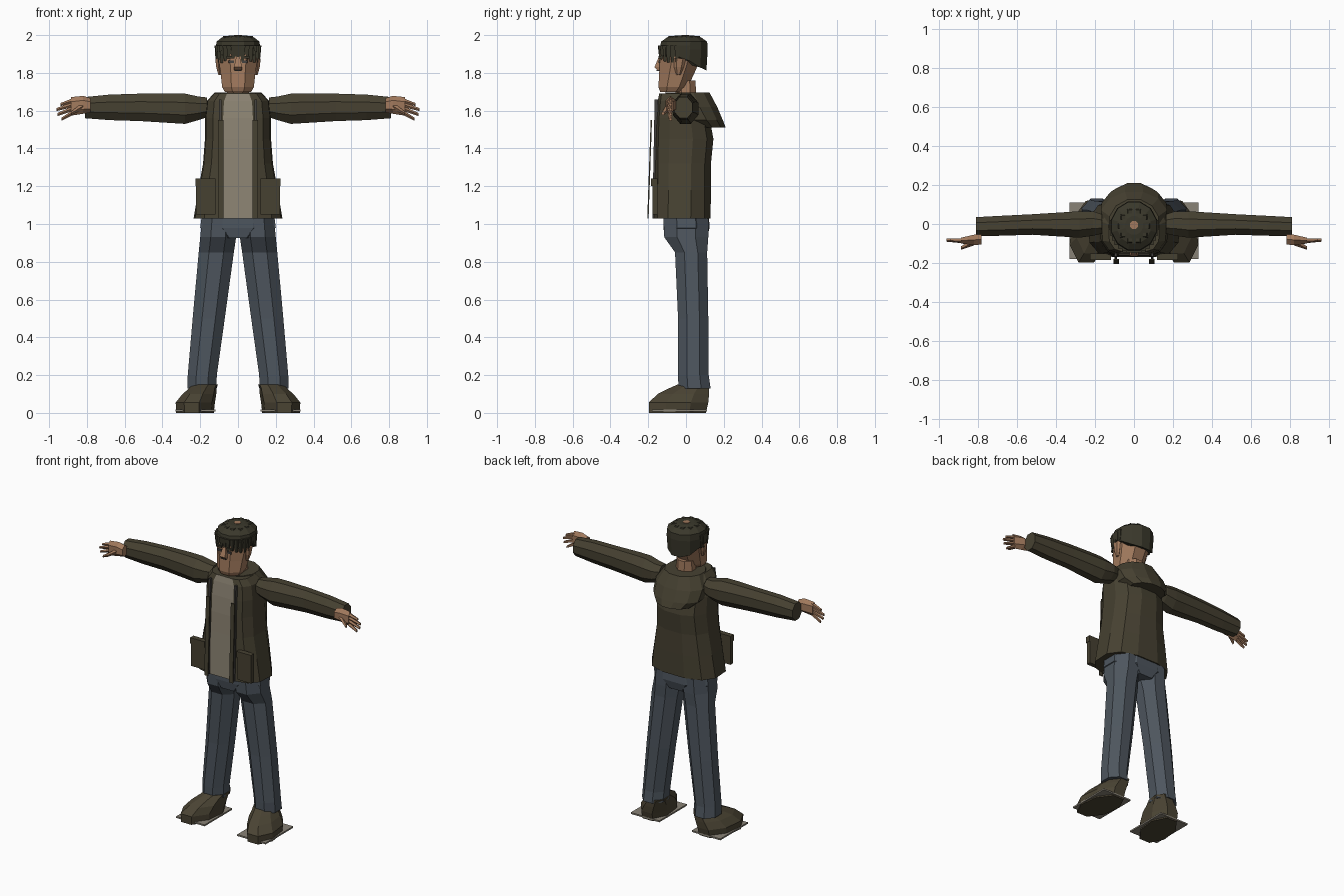
import bpy, bmesh, math, random
from mathutils import Vector

random.seed(4)


def colour(name, rgb):
    m = bpy.data.materials.new(name)
    m.diffuse_color = (*rgb, 1)
    return m


OLIVE = colour("olive cloth", (0.062, 0.053, 0.031))
HAIR = colour("dark hair", (0.042, 0.039, 0.024))
SHIRT = colour("beige shirt", (0.27, 0.235, 0.175))
SKIN = colour("skin", (0.36, 0.195, 0.11))
JEANS = colour("blue grey denim", (0.075, 0.092, 0.112))
SHOE = colour("brown shoe", (0.07, 0.058, 0.034))
SOLE = colour("pale sole", (0.25, 0.225, 0.18))
DARK = colour("dark grey", (0.06, 0.055, 0.05))


def polygon(n):
    # Regular section with flats facing the axes, reaching +-1
    k = 1 / math.cos(math.pi / n)
    return [(k * math.cos((i + .5) * 2 * math.pi / n),
             k * math.sin((i + .5) * 2 * math.pi / n)) for i in range(n)]


def loft(name, rings, mat, section=8, axis='z', mirror=False, mat2=None, rule=None, move=None):
    """rings: (position, a min, a max, b min, b max); a,b are x,y (axis z) or y,z (axis x)."""
    sec = polygon(section) if isinstance(section, int) else section
    n = len(sec)
    for side in ((1, -1) if mirror else (1,)):
        bm = bmesh.new()
        loops = []
        for u, a0, a1, b0, b1 in rings:
            loop = []
            for s, t in sec:
                a = (a0 + a1) / 2 + s * (a1 - a0) / 2
                b = (b0 + b1) / 2 + t * (b1 - b0) / 2
                p = Vector((a, b, u) if axis == 'z' else (u, a, b))
                if move:
                    p = move(p)
                p.x *= side
                loop.append(bm.verts.new(p))
            loops.append(loop)
        for lo, hi in zip(loops, loops[1:]):
            for i in range(n):
                j = (i + 1) % n
                bm.faces.new((lo[i], lo[j], hi[j], hi[i]))
        bm.faces.new(loops[0])
        bm.faces.new(loops[-1])
        bmesh.ops.recalc_face_normals(bm, faces=bm.faces)
        if rule:
            for f in bm.faces:
                f.material_index = int(rule(f))
        me = bpy.data.meshes.new(name)
        bm.to_mesh(me)
        bm.free()
        me.materials.append(mat)
        if mat2:
            me.materials.append(mat2)
        ob = bpy.data.objects.new(name + ("" if not mirror else "_right" if side > 0 else "_left"), me)
        bpy.context.collection.objects.link(ob)


def spike(name, p, q, r0, r1, mat, mirror=False, axis='z', sides=4):
    # Tapered rod from p to q
    def ring(c, r):
        c = (c[2], c[0], c[1]) if axis == 'z' else c
        return (c[0], c[1] - r, c[1] + r, c[2] - r, c[2] + r)
    loft(name, [ring(p, r0), ring(q, r1)], mat, sides, axis, mirror)


def box(name, x0, x1, y0, y1, z0, z1, mat, mirror=False, lean=0):
    loft(name, [(z0, x0, x1, y0, y1), (z1, x0, x1, y0 + lean, y1 + lean)], mat, 4, 'z', mirror)


# Jacket body; its front panel is the shirt
half = [(.45, -1), (.76, -.88), (.97, -.5), (1, .3), (.78, .78), (.33, 1)]
body = half + [(-x, y) for x, y in reversed(half)]
loft("jacket", [
    (1.03, -.235, .235, -.17, .13),
    (1.18, -.21, .21, -.168, .132),
    (1.32, -.185, .185, -.166, .132),
    (1.45, -.175, .175, -.165, .145),
    (1.56, -.175, .175, -.16, .125),
    (1.65, -.165, .165, -.15, .10),
    (1.69, -.13, .13, -.142, .07)], OLIVE, body, mat2=SHIRT,
    rule=lambda f: f.normal.y < -.7 and abs(f.calc_center_median().x) < .02)

# Open jacket edges and pockets
box("jacket_edge", .078, .105, -.205, -.198, 1.03, 1.55, OLIVE, True, .018)
box("jacket_seam", .088, .1, -.178, -.16, 1.03, 1.66, DARK, True, .012)
box("pocket", .12, .222, -.178, -.15, 1.05, 1.24, OLIVE, True)
box("pocket_flap", .118, .224, -.184, -.15, 1.2, 1.24, OLIVE, True)

# Hood hanging behind the collar
loft("hood", [
    (1.51, -.12, .12, .02, .21),
    (1.55, -.165, .165, -.04, .195),
    (1.62, -.17, .17, -.09, .165),
    (1.695, -.125, .125, -.11, .125)], OLIVE, 12)

# Sleeves
loft("sleeve", [
    (.165, -.05, .05, 1.565, 1.67),
    (.21, -.06, .065, 1.55, 1.675),
    (.28, -.07, .065, 1.53, 1.69),
    (.36, -.065, .06, 1.535, 1.692),
    (.52, -.055, .05, 1.545, 1.69),
    (.68, -.06, .042, 1.55, 1.685),
    (.81, -.062, .035, 1.56, 1.672)], OLIVE, 8, 'x', True)

# Hands
loft("palm", [
    (.78, -.105, -.05, 1.595, 1.66),
    (.82, -.108, -.055, 1.59, 1.672),
    (.885, -.1, -.07, 1.58, 1.665)], SKIN, 6, 'x', True)
for i, tip in enumerate((.94, .96, .955, .935)):
    z = 1.653 - i * .021
    spike(f"finger_{i + 1}", (.875, -.085, z), (tip, -.082, z - .021 - i * .005), .011, .007, SKIN, True, 'x', 5)
spike("thumb", (.82, -.09, 1.625), (.885, -.122, 1.585), .016, .008, SKIN, True, 'x', 5)

# Jeans
loft("jeans_hips", [
    (.925, -.11, .11, -.11, .11),
    (.98, -.2, .2, -.12, .125),
    (1.06, -.19, .19, -.12, .12)], JEANS, 8)
loft("jeans_leg", [
    (.13, .115, .268, -.04, .13),
    (.2, .112, .266, -.042, .12),
    (.5, .07, .24, -.042, .118),
    (.85, .022, .208, -.058, .112),
    (.93, .01, .2, -.115, .118),
    (1.03, .01, .19, -.12, .12)], JEANS, 8, 'z', True)

# Shoes, toes turned out a little
turn = lambda p: Vector((p.x - .12 * (p.y + .04), p.y, p.z))
loft("shoe", [
    (0, .135, .32, -.195, .105),
    (.055, .13, .322, -.197, .118),
    (.1, .125, .29, -.15, .122),
    (.13, .125, .26, -.09, .122),
    (.15, .12, .245, -.045, .12)], SHOE, 8, 'z', True, move=turn)
box("sole", .12, .33, -.18, .11, .008, .018, SOLE, True)

# Head and neck
loft("neck", [(1.66, -.06, .06, -.055, .055), (1.76, -.055, .055, -.055, .05)], SKIN, 8)
loft("head", [
    (1.70, -.07, .07, -.137, -.02),
    (1.725, -.084, .084, -.146, .01),
    (1.80, -.092, .092, -.142, .045),
    (1.87, -.103, .103, -.138, .075),
    (1.95, -.1, .1, -.125, .09)], SKIN, 8)
loft("nose", [
    (1.815, -.02, .02, -.152, -.12),
    (1.83, -.022, .022, -.167, -.12),
    (1.885, -.009, .009, -.144, -.12)], SKIN, 4)
box("nostril_shadow", -.018, .018, -.156, -.14, 1.811, 1.816, DARK)
box("eye", .022, .05, -.146, -.138, 1.852, 1.866, DARK, True)
box("eyebrow", .018, .06, -.146, -.13, 1.877, 1.889, HAIR, True)
loft("ear", [
    (1.79, .088, .104, -.05, -.03),
    (1.83, .09, .115, -.06, -.015),
    (1.875, .092, .12, -.06, -.005)], SKIN, 6, 'z', True)


# Hair cap, hanging lower at the back
def sag(p):
    if p.z < 1.9 and p.y > -.02:
        p.z -= .075 * min(1, (p.y + .02) / .12)
    return p


loft("hair", [
    (1.888, -.112, .112, -.137, .108),
    (1.925, -.118, .118, -.14, .115),
    (1.965, -.114, .114, -.132, .112),
    (1.988, -.085, .085, -.1, .08),
    (1.998, -.045, .045, -.055, .04)], HAIR, 12, move=sag)
spike("crown", (0, -.005, 1.99), (0, -.005, 2.0), .02, .02, SKIN, sides=8)

# Jagged locks round the fringe and sides
for i in range(17):
    a = math.radians(170 + i * 200 / 16)
    x, y = .108 * math.cos(a), -.015 + .118 * math.sin(a)
    low = 1.85 + random.random() * .035
    spike(f"lock_{i + 1}", (x, y, 1.945), (x * 1.04, y - .003, low), .016, .006, HAIR)
for i in range(10):
    a = i * math.tau / 10
    x, y = .085 * math.cos(a), -.012 + .09 * math.sin(a)
    spike(f"tuft_{i + 1}", (x, y, 1.955), (x * .8, y * .85, 1.995), .022, .01, HAIR)
